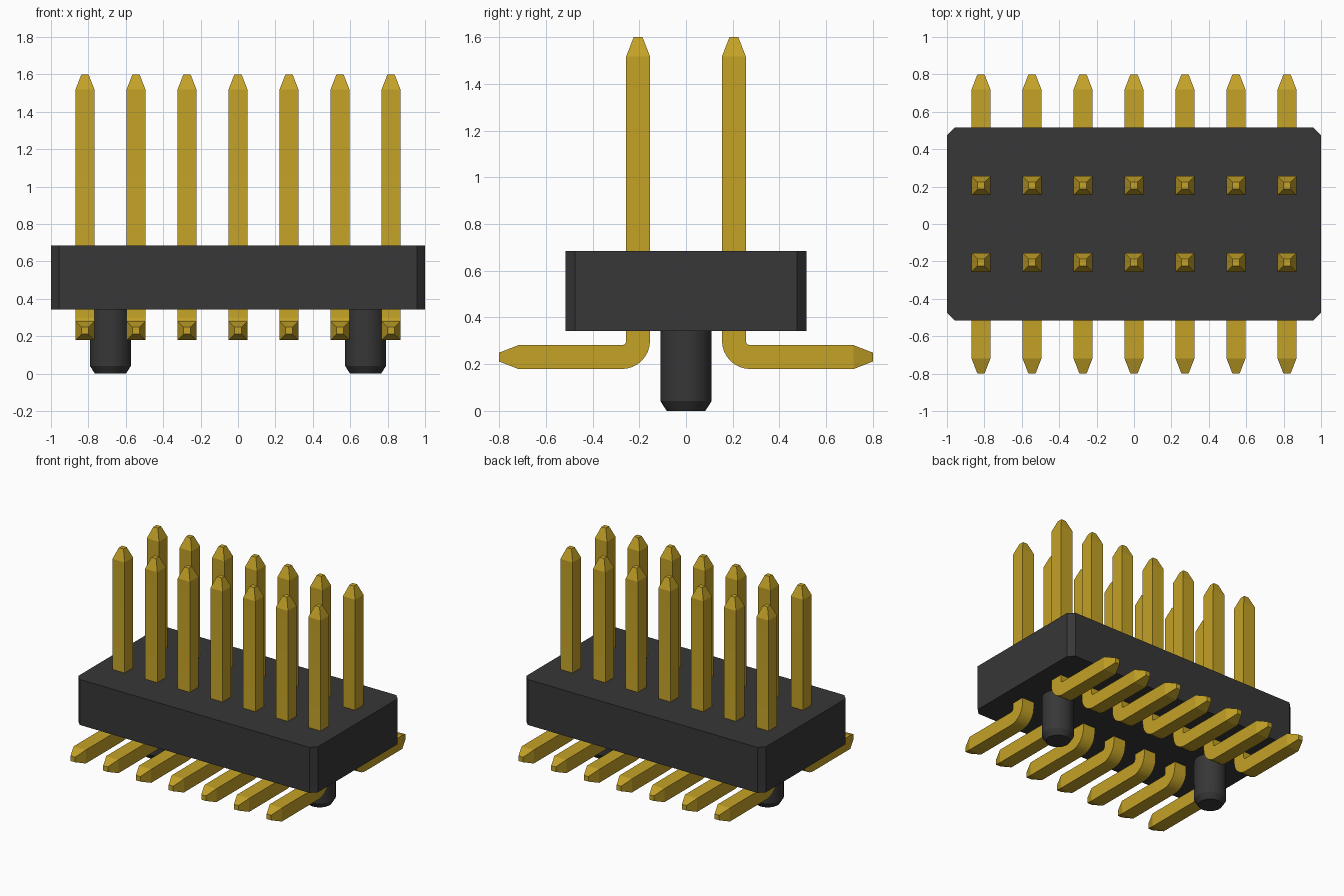
import bpy, bmesh, math
from mathutils import Vector

cube = bpy.data.objects.get("Cube")
if cube:
    bpy.data.objects.remove(cube, do_unlink=True)


def make_material(name, rgb):
    mat = bpy.data.materials.new(name)
    mat.use_nodes = True
    mat.diffuse_color = (*rgb, 1)
    mat.node_tree.nodes["Principled BSDF"].inputs["Base Color"].default_value = (*rgb, 1)
    return mat


black = make_material("black plastic", (0.038, 0.038, 0.038))
gold = make_material("gold metal", (0.55, 0.36, 0.02))


def finish(name, bm, mat):
    bmesh.ops.recalc_face_normals(bm, faces=bm.faces)
    mesh = bpy.data.meshes.new(name)
    bm.to_mesh(mesh)
    bm.free()
    mesh.materials.append(mat)
    obj = bpy.data.objects.new(name, mesh)
    bpy.context.collection.objects.link(obj)
    bpy.ops.object.select_all(action="DESELECT")
    obj.select_set(True)
    bpy.context.view_layer.objects.active = obj
    bpy.ops.object.shade_smooth_by_angle(angle=math.radians(20))
    return obj


def loft(bm, rings):
    """Skin a list of equal-length point rings and cap both ends."""
    loops = [[bm.verts.new(p) for p in ring] for ring in rings]
    n = len(loops[0])
    for a, b in zip(loops, loops[1:]):
        for i in range(n):
            j = (i + 1) % n
            bm.faces.new((a[i], a[j], b[j], b[i]))
    bm.faces.new(loops[0])
    bm.faces.new(loops[-1])


# Housing: block with chamfered vertical corners
HX, HY, CH, Z0, Z1 = 1.0, 0.517, 0.042, 0.342, 0.685
outline = []
for sx, sy in ((1, 1), (-1, 1), (-1, -1), (1, -1)):
    pair = [(sx * HX, sy * (HY - CH)), (sx * (HX - CH), sy * HY)]
    outline += pair if sx * sy > 0 else pair[::-1]
bm = bmesh.new()
loft(bm, [[(x, y, z) for x, y in outline] for z in (Z0, Z1)])
finish("housing", bm, black)

# Locating pegs: cylinders with a tapered foot
for side, sx in (("left", 1), ("right", -1)):
    bm = bmesh.new()
    rings = []
    for r, z in ((0.083, 0), (0.11, 0.042), (0.11, Z0 + 0.02)):
        rings.append([(sx * 0.682 + r * math.cos(t), r * math.sin(t), z)
                      for t in (math.tau * i / 32 for i in range(32))])
    loft(bm, rings)
    finish(side + "_locating_peg", bm, black)

# Pins: square wire swept down, around a bend and outwards, with tapered tips
ROW, LEG_Z, HALF, TIP, TAPER, BEND = 0.205, 0.23, 0.051, 0.019, 0.082, 0.07
TOP, END, STEPS = 1.6, 0.8, 8


def pin(name, x, sy):
    # Each station: y, z, tilt of the section, half width
    path = [(ROW, TOP, 0, TIP), (ROW, TOP - TAPER, 0, HALF)]
    for i in range(STEPS + 1):
        a = math.pi / 2 * i / STEPS
        path.append((ROW + BEND * (1 - math.cos(a)),
                     LEG_Z + BEND * (1 - math.sin(a)), a, HALF))
    path += [(END - TAPER, LEG_Z, math.pi / 2, HALF), (END, LEG_Z, math.pi / 2, TIP)]
    rings = []
    for y, z, a, h in path:
        across = Vector((0, math.cos(a), math.sin(a)))
        ring = [Vector((x, y, z)) + Vector((u * h, 0, 0)) + across * v * h
                for u, v in ((-1, -1), (1, -1), (1, 1), (-1, 1))]
        rings.append([(p.x, p.y * sy, p.z) for p in ring])
    bm = bmesh.new()
    loft(bm, rings)
    finish(name, bm, gold)


for row, sy in (("front", -1), ("back", 1)):
    for i in range(7):
        pin(f"{row}_pin_{i + 1}", (i - 3) * 0.2727, sy)
